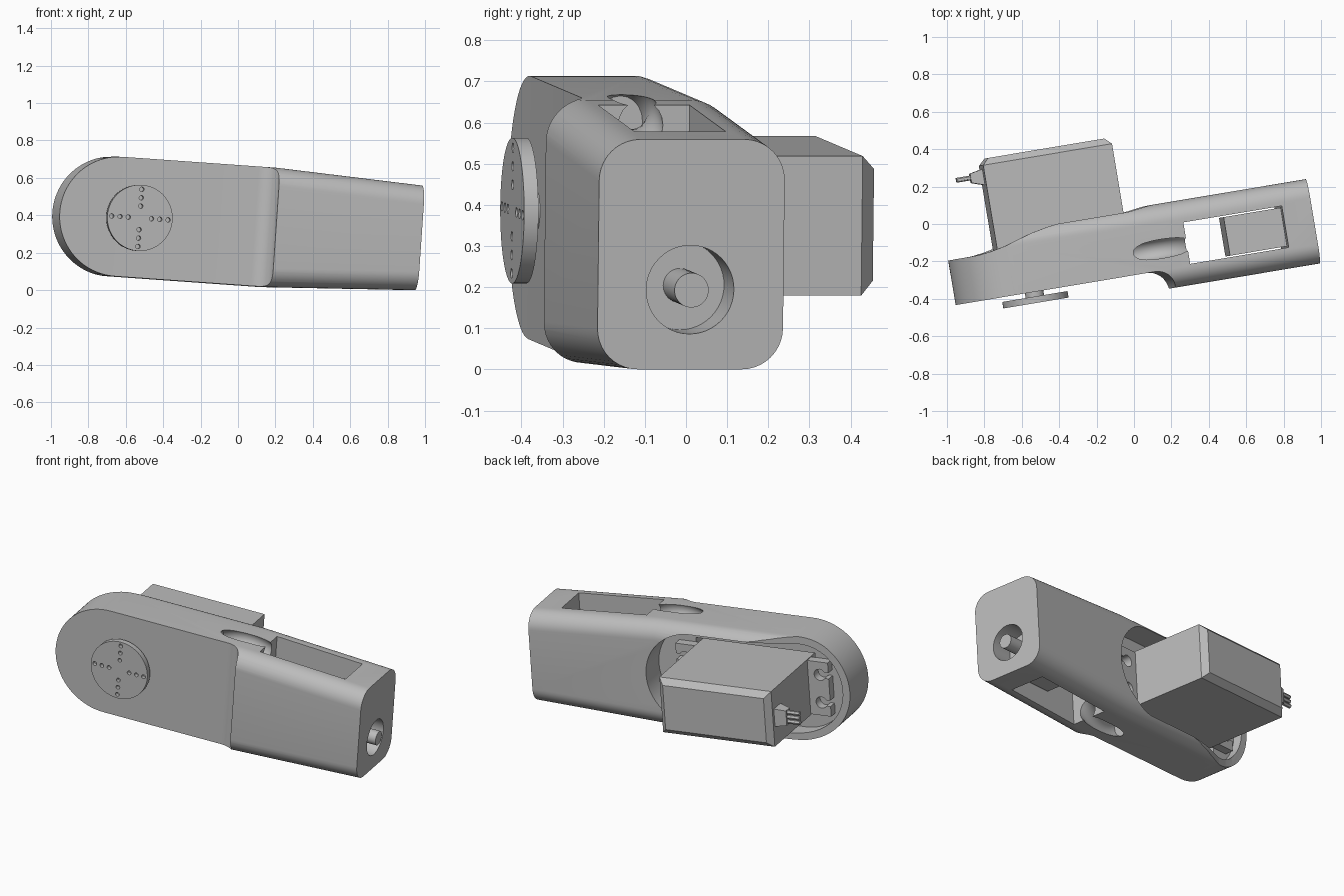
import bpy, bmesh
from math import sin, cos, pi, radians
from mathutils import Matrix, Vector

cube = bpy.data.objects.get("Cube")
if cube:
    bpy.data.objects.remove(cube)

grey = bpy.data.materials.new("light_grey")
grey.use_nodes = True
grey.diffuse_color = (0.5, 0.5, 0.5, 1)
grey.node_tree.nodes["Principled BSDF"].inputs["Base Color"].default_value = (0.5, 0.5, 0.5, 1)

# The link is modelled straight, then posed with this matrix
POSE = (Matrix.Translation((0, 0, 0.345)) @ Matrix.Rotation(radians(9.5), 4, 'Z')
        @ Matrix.Rotation(radians(4), 4, 'Y'))
parts = []


def place(axis, a, b, t):
    """Point from two profile coordinates and a position along the axis."""
    return {'x': (t, a, b), 'y': (a, t, b), 'z': (a, b, t)}[axis]


def loft(name, axis, sections):
    """Closed solid through matching outlines [(position, points), ...]."""
    bm = bmesh.new()
    rings = [[bm.verts.new(place(axis, a, b, t)) for a, b in pts] for t, pts in sections]
    n = len(rings[0])
    for r, s in zip(rings, rings[1:]):
        for i in range(n):
            bm.faces.new((r[i], r[(i + 1) % n], s[(i + 1) % n], s[i]))
    bm.faces.new(rings[0])
    bm.faces.new(rings[-1])
    bmesh.ops.recalc_face_normals(bm, faces=bm.faces)
    me = bpy.data.meshes.new(name)
    bm.to_mesh(me)
    bm.free()
    ob = bpy.data.objects.new(name, me)
    bpy.context.collection.objects.link(ob)
    me.materials.append(grey)
    return ob


def prism(name, axis, pts, lo, hi):
    return loft(name, axis, [(lo, pts), (hi, pts)])


def arc(cx, cy, r, start, end, n=16):
    steps = [radians(start + (end - start) * i / n) for i in range(n + 1)]
    return [(cx + r * cos(t), cy + r * sin(t)) for t in steps]


def rect(a0, a1, b0, b1):
    return [(a0, b0), (a1, b0), (a1, b1), (a0, b1)]


def rounded(a0, a1, b0, b1, r):
    return (arc(a0 + r, b0 + r, r, 180, 270, 10) + arc(a1 - r, b0 + r, r, 270, 360, 10)
            + arc(a1 - r, b1 - r, r, 0, 90, 10) + arc(a0 + r, b1 - r, r, 90, 180, 10))


def stadium(u0, u1, r):
    return arc(u0, 0, r, 90, 270, 32) + arc(u1, 0, r, -90, 90, 32)


def disc(name, axis, a, b, r, lo, hi, n=48):
    return prism(name, axis, arc(a, b, r, 0, 360, n)[:-1], lo, hi)


def combine(ob, tool, op='DIFFERENCE'):
    mod = ob.modifiers.new("cut", 'BOOLEAN')
    mod.operation, mod.solver, mod.object = op, 'EXACT', tool
    bpy.context.view_layer.objects.active = ob
    bpy.ops.object.modifier_apply(modifier=mod.name)
    bpy.data.objects.remove(tool)


def keep(ob):
    parts.append(ob)
    return ob


# Arm shell: rounded tapering bar trimmed by a side outline and a plan outline
BACK, FRONT, HALF, TIP, EDGE = 0.085, -0.372, 0.32, 0.28, 0.1
arm = keep(loft("arm_shell", 'x', [
    (-1.15, rounded(FRONT, BACK, -HALF, HALF, EDGE)),
    (0.14, rounded(FRONT, BACK, -HALF, HALF, EDGE)),
    (0.935, rounded(FRONT, BACK, -TIP, TIP, EDGE))]))
SHOULDER = -0.694
side = arc(SHOULDER, 0, HALF - 0.0003, 90, 270, 56) + [(1.2, -0.5), (1.2, 0.5)]
combine(arm, prism("side_trim", 'y', side, -0.6, 0.6), 'INTERSECT')
plan = ([(-1.2, -0.27)] + arc(0.045, -0.37, EDGE, 90, 0, 12)
        + [(0.145, -0.5), (1.2, -0.5), (1.2, 0.2), (-0.1, 0.2), (-0.1, 0.088),
           (-0.25, 0.083), (-0.395, 0.072), (-0.48, 0.061), (-0.57, 0.043),
           (-0.65, 0.02), (-0.72, -0.002), (-0.8, -0.019), (-0.87, -0.028), (-1.2, -0.03)])
combine(arm, prism("plan_trim", 'z', plan, -0.6, 0.6), 'INTERSECT')

# Motor pocket in the back, with a deeper well inside it
combine(arm, prism("pocket", 'y', stadium(SHOULDER, -0.065, 0.275), -0.085, 0.4))
combine(arm, prism("well", 'y', rect(-0.78, -0.035, -0.19, 0.19), -0.2, 0.4))

# Window through top and bottom
combine(arm, prism("window", 'z', rect(0.24, 0.777, -0.26, -0.035), -0.6, 0.6))

# Curved cable channel breaking out beside the window
SEG = 64
bm = bmesh.new()
rings = []
for i in range(SEG):
    t = 2 * pi * i / SEG
    rings.append([bm.verts.new((0.1 + r * cos(t), y, r * sin(t)))
                  for r, y in arc(0.3, -0.155, 0.055, 0, 360, 20)[:-1]])
for i in range(SEG):
    r, s = rings[i], rings[(i + 1) % SEG]
    for j in range(len(r)):
        k = (j + 1) % len(r)
        bm.faces.new((r[j], r[k], s[k], s[j]))
bmesh.ops.recalc_face_normals(bm, faces=bm.faces)
ring_mesh = bpy.data.meshes.new("channel")
bm.to_mesh(ring_mesh)
bm.free()
channel = bpy.data.objects.new("channel", ring_mesh)
bpy.context.collection.objects.link(channel)
combine(channel, prism("channel_limit", 'y', rect(-0.06, 0.5, -0.5, 0.5), -0.4, 0.1), 'INTERSECT')
combine(arm, channel)

# Recess in the end face
PIN = (-0.145, -0.086)
combine(arm, disc("end_recess", 'x', *PIN, 0.108, 0.79, 1.1))

# Main motor case with chamfered back edges
case_box, C = (-0.757, -0.057, -0.17, 0.17), 0.034
inner = rect(case_box[0] + C, case_box[1] - C, case_box[2] + C, case_box[3] - C)
keep(loft("motor_case", 'y', [(-0.17, rect(*case_box)), (0.443, rect(*case_box)), (0.477, inner)]))

# Mounting ears with open screw slots
ears = keep(prism("motor_flange", 'y', rect(-0.885, 0.07, -0.165, 0.165), -0.083, -0.03))
for u, sign in ((-0.83, -1), (0.015, 1)):
    for w in (-0.085, 0.085):
        combine(ears, disc("slot_hole", 'y', u, w, 0.035, -0.2, 0.1, 20))
        a, b = sorted((u, u + sign * 0.15))
        combine(ears, prism("slot_mouth", 'y', rect(a, b, w - 0.018, w + 0.018), -0.2, 0.1))

# Cable plug and three leads
keep(loft("cable_plug", 'x', [(-0.75, rect(0.335, 0.425, -0.055, 0.055)),
                              (-0.825, rect(0.36, 0.41, -0.045, 0.045))]))
for w in (-0.028, 0, 0.028):
    keep(disc("cable_lead", 'x', 0.387, w, 0.013, -0.9, -0.81, 12))

# Output hub and drilled horn disc on the front
HUB = -0.588
keep(disc("output_hub", 'y', HUB, 0, 0.05, -0.3, -0.15))
horn = keep(disc("horn_disc", 'y', HUB, 0, 0.177, -0.33, -0.295, 64))
for q in range(4):
    for d in (0.063, 0.108, 0.153):
        t = q * pi / 2
        combine(horn, disc("screw_hole", 'y', HUB + d * cos(t), d * sin(t), 0.012, -0.4, -0.305, 16))

# Small motor inside the window and its shaft
keep(prism("wrist_motor", 'z', rect(0.468, 0.78, -0.252, -0.043), -0.19, 0.17))
keep(disc("wrist_shaft", 'x', *PIN, 0.042, 0.77, 0.957))

for ob in parts:
    ob.data.materials.clear()
    ob.data.materials.append(grey)
    ob.matrix_world = POSE
    bpy.ops.object.select_all(action='DESELECT')
    ob.select_set(True)
    bpy.context.view_layer.objects.active = ob
    bpy.ops.object.shade_smooth_by_angle(angle=radians(30))
